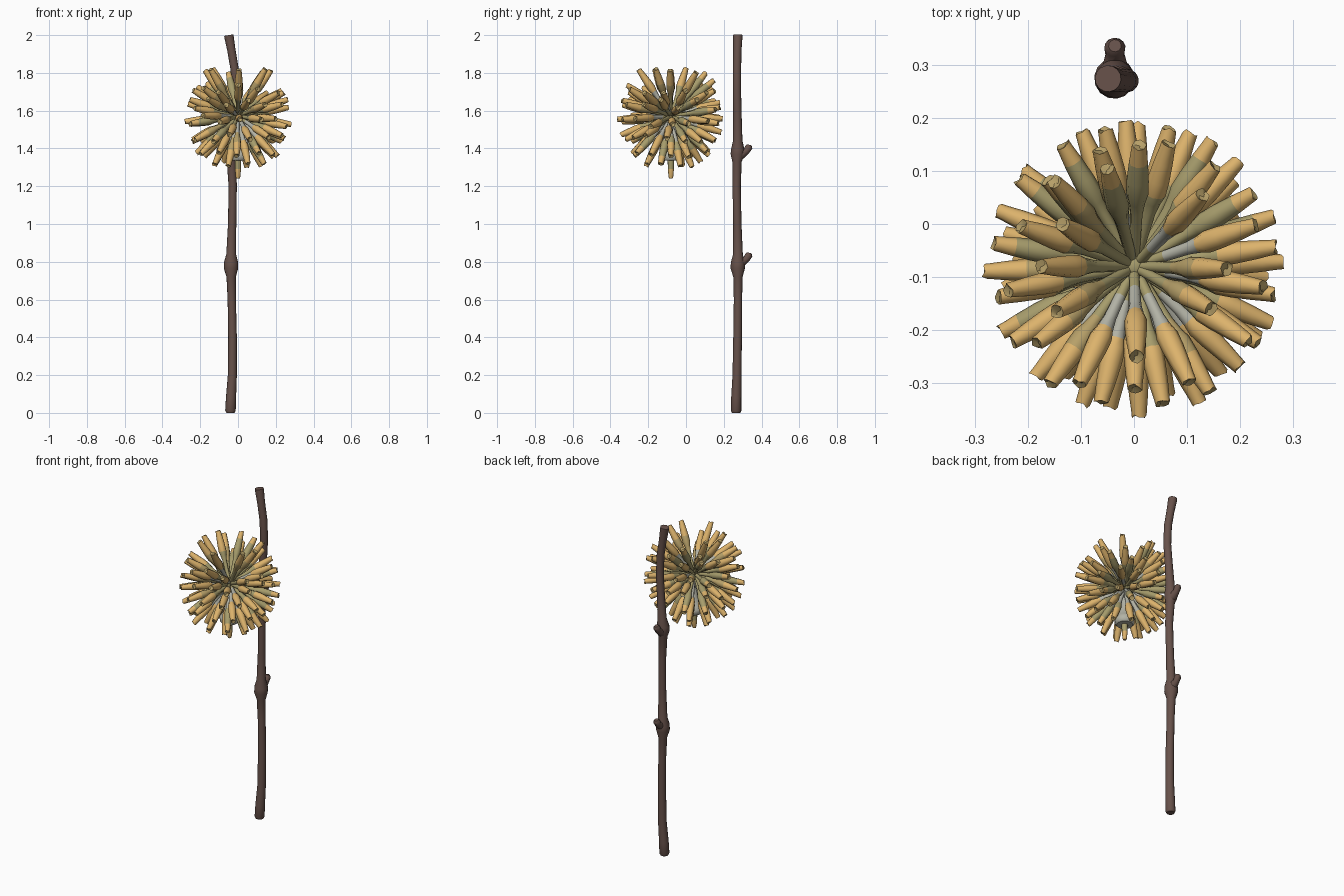
import bpy, bmesh, math, random
from mathutils import Vector

if "Cube" in bpy.data.objects:
    bpy.data.objects.remove(bpy.data.objects["Cube"])

random.seed(7)


def mat(name, rgb):
    m = bpy.data.materials.new(name)
    m.diffuse_color = (*rgb, 1)
    m.use_nodes = True
    m.node_tree.nodes["Principled BSDF"].inputs["Base Color"].default_value = m.diffuse_color
    return m


BARK = mat("brown bark", (0.135, 0.083, 0.069))
TAN = mat("golden tan", (0.72, 0.45, 0.15))
OLIVE = mat("olive green", (0.385, 0.335, 0.15))
GREY = mat("pale grey green", (0.45, 0.45, 0.38))
DRY = mat("dry olive tan", (0.47, 0.35, 0.14))


def tube(bm, pts, radii, n, mats=None, rag=0.0):
    """Skin rings along a path; rag makes the next to last ring ragged."""
    pts = [Vector(p) for p in pts]
    side = (pts[-1] - pts[0]).orthogonal().normalized()
    rings = []
    for i, (p, r) in enumerate(zip(pts, radii)):
        t = (pts[min(i + 1, len(pts) - 1)] - pts[max(i - 1, 0)]).normalized()
        u = (side - t * side.dot(t)).normalized()
        v = t.cross(u)
        ring = []
        for k in range(n):
            a = 2 * math.pi * k / n
            off = t * random.uniform(-rag, rag) if i == len(pts) - 2 and rag else Vector()
            ring.append(bm.verts.new(p + (u * math.cos(a) + v * math.sin(a)) * r + off))
        rings.append(ring)
    for i in range(len(rings) - 1):
        for k in range(n):
            f = bm.faces.new((rings[i][k], rings[i][(k + 1) % n],
                              rings[i + 1][(k + 1) % n], rings[i + 1][k]))
            f.material_index = mats[i] if mats else 0
    bm.faces.new(rings[0][::-1]).material_index = mats[0] if mats else 0
    bm.faces.new(rings[-1]).material_index = mats[-1] if mats else 0


def finish(bm, name, materials, angle=45):
    me = bpy.data.meshes.new(name)
    bmesh.ops.recalc_face_normals(bm, faces=bm.faces)
    bm.to_mesh(me)
    bm.free()
    ob = bpy.data.objects.new(name, me)
    for m in materials:
        me.materials.append(m)
    bpy.context.collection.objects.link(ob)
    bpy.ops.object.select_all(action='DESELECT')
    ob.select_set(True)
    bpy.context.view_layer.objects.active = ob
    bpy.ops.object.shade_smooth_by_angle(angle=math.radians(angle))
    return ob


# Woody branch: x, y, z, radius with two swollen nodes
branch = [(-.04, .265, 0, .022), (-.04, .265, .012, .028), (-.037, .266, .08, .027),
          (-.03, .27, .2, .024), (-.029, .273, .4, .023), (-.033, .275, .6, .022),
          (-.036, .275, .72, .025), (-.037, .274, .765, .038), (-.037, .275, .795, .038),
          (-.036, .275, .84, .026), (-.031, .272, 1.0, .022), (-.028, .268, 1.2, .022),
          (-.034, .27, 1.33, .025), (-.036, .272, 1.367, .036), (-.036, .274, 1.395, .036),
          (-.031, .274, 1.44, .025), (-.02, .272, 1.6, .022), (-.013, .27, 1.7, .022),
          (-.018, .27, 1.82, .022), (-.035, .272, 1.92, .022), (-.047, .274, 1.988, .025),
          (-.049, .274, 2.0, .025)]
bm = bmesh.new()
tube(bm, [b[:3] for b in branch], [b[3] for b in branch], 14)
finish(bm, "branch", [BARK])

# Side buds on the back of each node, hooking upward
for z, name in ((.80, "lower_bud"), (1.372, "upper_bud")):
    bm = bmesh.new()
    tube(bm, [(-.036, .275, z - .012), (-.036, .302, z + .002), (-.036, .32, z + .014),
              (-.036, .333, z + .035), (-.036, .336, z + .047)],
         [.03, .023, .018, .02, .012], 12)
    finish(bm, name, [BARK])

# Flower ball: straight florets around a small core
C = Vector((0, -.08, 1.57))
MATS = [OLIVE, TAN, GREY, DRY]


def floret(bm, d, length, low):
    dist = [.01, .07, .12, .145, .165, .195, .235, .262, .275, .268]
    rad = [.0095, .0105, .012, .016, .0215, .021, .018, .015, .014, .008]
    # stalk, neck, head base, head, ragged tip; some heads stay green, some dry
    cols = [0, 0, 0, 0, 1, 1, 1, 1, 3]
    pick = random.random()
    if low:
        cols[0:3] = [2, 2, 2]
    if pick < .3:
        cols[1:3] = [2, 2]
        cols[3] = 1
    elif pick < .5:
        cols[3:6] = [0, 0, 0]
    elif pick < .65:
        cols[2:5] = [3, 3, 3]
    elif low:
        cols[4] = 0
    s = length / .275
    tube(bm, [C + d * (x * s) for x in dist], rad, 8, cols, rag=.004)


bm = bmesh.new()
# Top florets, by plan position of the tip
top = [(.01, .15), (-.05, .105), (-.15, .08), (-.135, .0), (-.175, -.08),
       (-.145, -.165), (.005, -.25), (.145, -.16), (.175, -.085), (.13, .055)]
for x, y in top:
    dx, dy = x - C.x, y - C.y
    h = math.sqrt(.30 ** 2 - dx * dx - dy * dy)
    floret(bm, Vector((dx, dy, h)).normalized(), .30, False)
# Remaining florets in rings of falling elevation
rows = [(31, 13), (13, 16), (-5, 16), (-23, 15), (-42, 12), (-60, 8)]
for row, (elev, count) in enumerate(rows):
    for k in range(count):
        a = 2 * math.pi * (k + .5 * (row % 2)) / count - math.pi / 2
        a += random.uniform(-.07, .07)
        e = math.radians(elev + random.uniform(-6, 6))
        d = Vector((math.cos(e) * math.cos(a), math.cos(e) * math.sin(a), math.sin(e)))
        length = random.uniform(.272, .288) + (.012 if abs(elev) > 35 else 0)
        floret(bm, d, length, elev < -35)
finish(bm, "florets", MATS, 60)

# Core where the stalks meet
bm = bmesh.new()
bmesh.ops.create_uvsphere(bm, u_segments=16, v_segments=10, radius=.032)
bmesh.ops.translate(bm, verts=bm.verts, vec=C)
finish(bm, "core", [OLIVE])

# Pale collar under the ball and the short cut stalk below it
bm = bmesh.new()
tube(bm, [C + Vector((0, 0, z)) for z in (-.235, -.225, -.2, -.185, -.13, -.01)],
     [.045, .055, .056, .043, .02, .012], 16)
finish(bm, "collar", [GREY])
bm = bmesh.new()
tube(bm, [C + Vector((0, 0, z)) for z in (-.33, -.318, -.28, -.22)],
     [.009, .013, .016, .018], 10, [1, 1, 0])
finish(bm, "stalk", [OLIVE, TAN])
